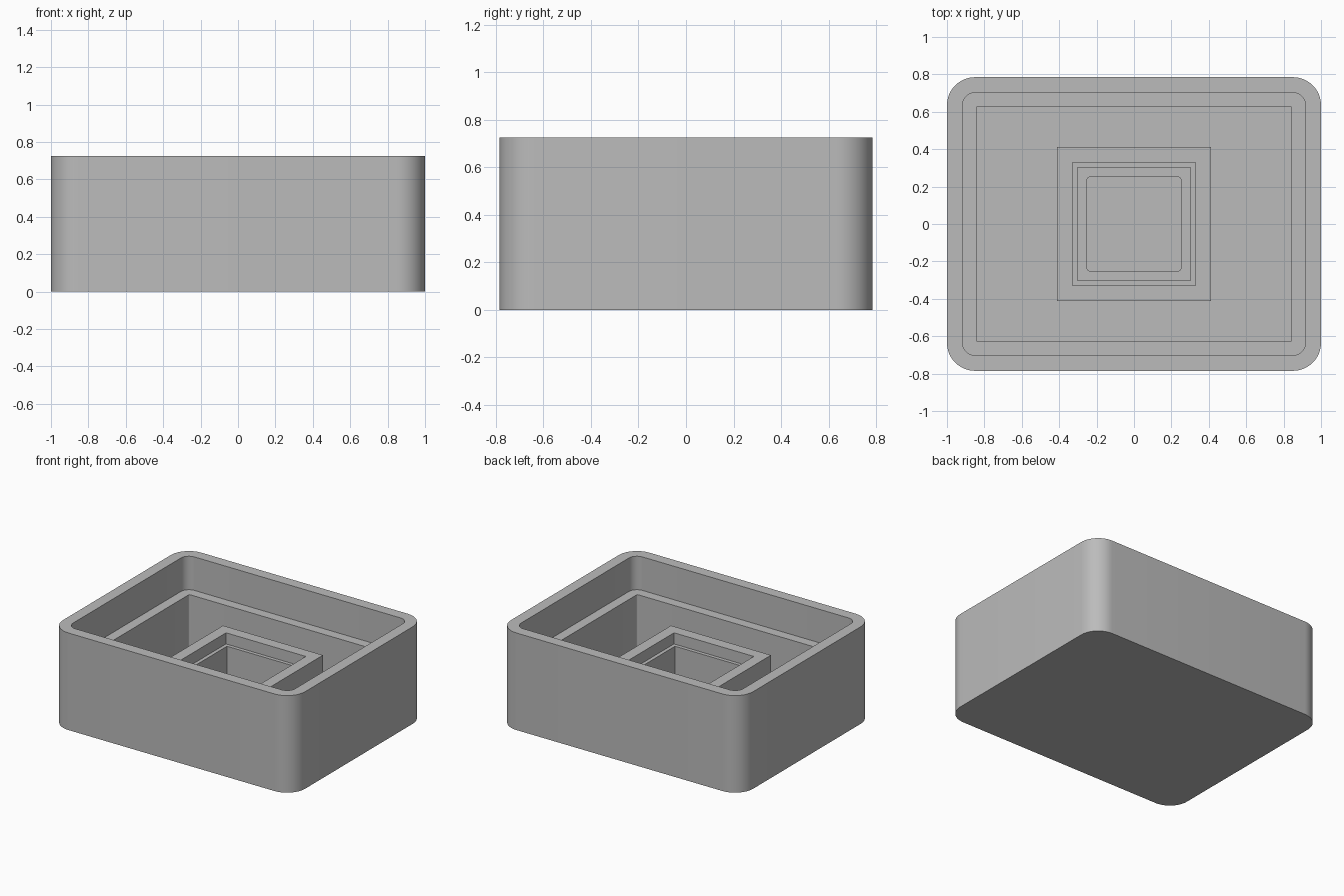
import bpy, bmesh, math

old = bpy.data.objects.get("Cube")
if old:
    bpy.data.objects.remove(old, do_unlink=True)

grey = bpy.data.materials.new("plain_grey")
grey.use_nodes = True
colour = (0.5, 0.5, 0.5, 1)
grey.diffuse_color = colour
grey.node_tree.nodes["Principled BSDF"].inputs["Base Color"].default_value = colour

SEGMENTS = 12  # steps per rounded corner


def rounded_ring(bm, hx, hy, r, z):
    """Counter-clockwise rounded rectangle with half sizes hx, hy."""
    ring = []
    for corner, (sx, sy) in enumerate(((1, 1), (-1, 1), (-1, -1), (1, -1))):
        for i in range(SEGMENTS + 1):
            a = math.pi / 2 * (corner + i / SEGMENTS)
            ring.append(bm.verts.new((sx * (hx - r) + r * math.cos(a),
                                      sy * (hy - r) + r * math.sin(a), z)))
    return ring


def loft(name, sections, cap_start=False, cap_end=False):
    """Skin a series of rounded rectangles, running up the outside and down the inside."""
    bm = bmesh.new()
    rings = [rounded_ring(bm, *s) for s in sections]
    for a, b in zip(rings, rings[1:]):
        for i in range(len(a)):
            j = (i + 1) % len(a)
            bm.faces.new((a[i], a[j], b[j], b[i]))
    if cap_start:
        bm.faces.new(rings[0][::-1])
    if cap_end:
        bm.faces.new(rings[-1])
    bmesh.ops.remove_doubles(bm, verts=bm.verts, dist=0.0001)
    mesh = bpy.data.meshes.new(name)
    bm.to_mesh(mesh)
    bm.free()
    mesh.materials.append(grey)
    obj = bpy.data.objects.new(name, mesh)
    bpy.context.collection.objects.link(obj)
    bpy.ops.object.select_all(action='DESELECT')
    obj.select_set(True)
    bpy.context.view_layer.objects.active = obj
    bpy.ops.object.shade_smooth_by_angle(angle=math.radians(30))
    return obj


TOP, LEDGE, FLOOR = 0.725, 0.475, 0.083
SOCKET_TOP, SOCKET_LIP, SOCKET_SHELF = 0.44, 0.357, 0.125

# Outer tray: rounded wall, stepped ledge and a floor open under the socket
loft("tray", [
    (1.0, 0.785, 0.15, 0),
    (1.0, 0.785, 0.15, TOP),
    (0.917, 0.702, 0.067, TOP),
    (0.917, 0.702, 0.067, LEDGE),
    (0.843, 0.628, 0.01, LEDGE),
    (0.843, 0.628, 0.01, FLOOR),
    (0.413, 0.413, 0, FLOOR),
], cap_start=True)

# Square socket rising from the floor, with a stepped well inside
loft("centre_socket", [
    (0.413, 0.413, 0, FLOOR),
    (0.413, 0.413, 0, SOCKET_TOP),
    (0.33, 0.33, 0, SOCKET_TOP),
    (0.33, 0.33, 0, SOCKET_LIP),
    (0.303, 0.303, 0, SOCKET_LIP),
    (0.303, 0.303, 0, SOCKET_SHELF),
    (0.25, 0.25, 0.01, SOCKET_SHELF),
    (0.25, 0.25, 0.01, FLOOR),
], cap_end=True)
